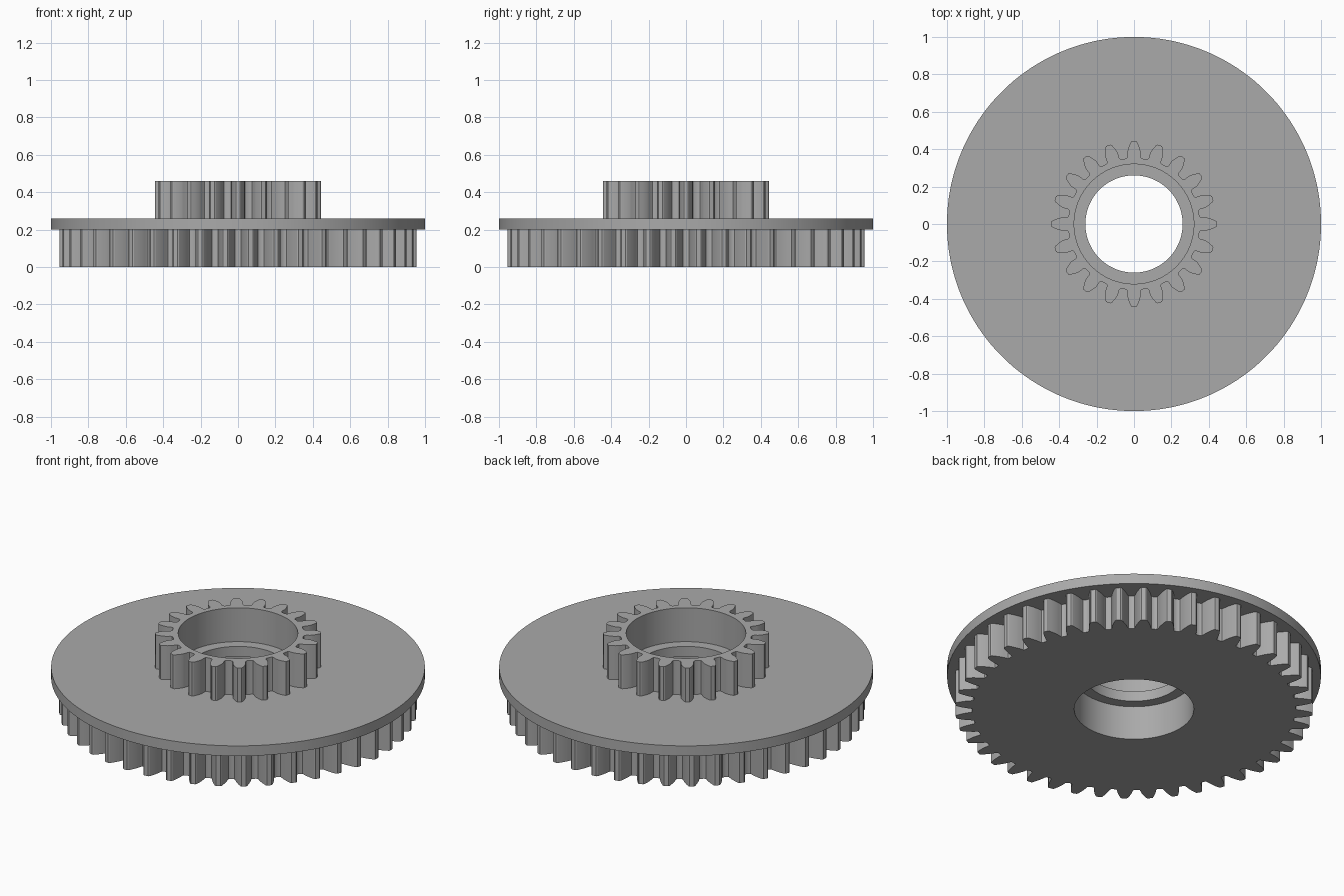
import bpy
import bmesh
from math import acos, cos, sin, tan, pi, radians

if "Cube" in bpy.data.objects:
    bpy.data.objects.remove(bpy.data.objects["Cube"])

grey = bpy.data.materials.new("plain grey")
grey.use_nodes = True
colour = (0.4, 0.4, 0.4, 1)
grey.diffuse_color = colour
grey.node_tree.nodes["Principled BSDF"].inputs["Base Color"].default_value = colour


def gear_outline(teeth, tip, phase):
    """Polar points (angle, radius) of an involute gear, counter-clockwise."""
    module = 2 * tip / (teeth + 2)
    pitch = module * teeth / 2
    root = pitch - 1.25 * module
    base = pitch * cos(radians(20))

    def involute(r):
        a = acos(min(1, base / r))
        return tan(a) - a

    def half_angle(r):
        return pi / (2 * teeth) + involute(pitch) - involute(r)

    # One flank from the root fillet up to the rounded tip
    low = max(base, root + 0.3 * module)
    steps = 6
    flank = [(half_angle(low) + 0.3 * module / root, root),
             (half_angle(low) + 0.08 * module / root, root + 0.08 * module),
             (half_angle(low), root + 0.3 * module)]
    for i in range(1, steps + 1):
        r = low + (tip - 0.1 * module - low) * i / steps
        flank.append((half_angle(r), r))
    flank.append((half_angle(tip) * 0.75, tip))

    points = []
    for t in range(teeth):
        centre = phase + 2 * pi * t / teeth
        points += [(centre - a, r) for a, r in flank]
        points += [(centre + a, r) for a, r in reversed(flank)]
    return points


def ring(name, outline, bore, z0, z1):
    """Extruded outline with a round bore through it."""
    bm = bmesh.new()
    hole = [(a, bore) for a, r in outline]
    section = [(outline, z0), (outline, z1), (hole, z1), (hole, z0)]
    loops = [[bm.verts.new((r * cos(a), r * sin(a), z)) for a, r in pts]
             for pts, z in section]
    n = len(outline)
    for k in range(4):
        lower, upper = loops[k], loops[(k + 1) % 4]
        for i in range(n):
            j = (i + 1) % n
            bm.faces.new((lower[i], lower[j], upper[j], upper[i]))
    bmesh.ops.recalc_face_normals(bm, faces=bm.faces)
    mesh = bpy.data.meshes.new(name)
    bm.to_mesh(mesh)
    bm.free()
    mesh.materials.append(grey)
    obj = bpy.data.objects.new(name, mesh)
    bpy.context.collection.objects.link(obj)
    bpy.ops.object.select_all(action="DESELECT")
    obj.select_set(True)
    bpy.context.view_layer.objects.active = obj
    bpy.ops.object.shade_smooth_by_angle(angle=radians(25))


# Large lower gear, with a gap on each axis
ring("large_gear", gear_outline(44, 0.957, pi / 44), 0.32, 0, 0.2)
# Flange whose narrower bore leaves a ledge above and below
circle = [(2 * pi * i / 180, 1) for i in range(180)]
ring("flange_disc", circle, 0.26, 0.2, 0.26)
# Small upper gear, with a tooth on each axis
ring("small_gear", gear_outline(20, 0.443, 0), 0.32, 0.26, 0.46)
